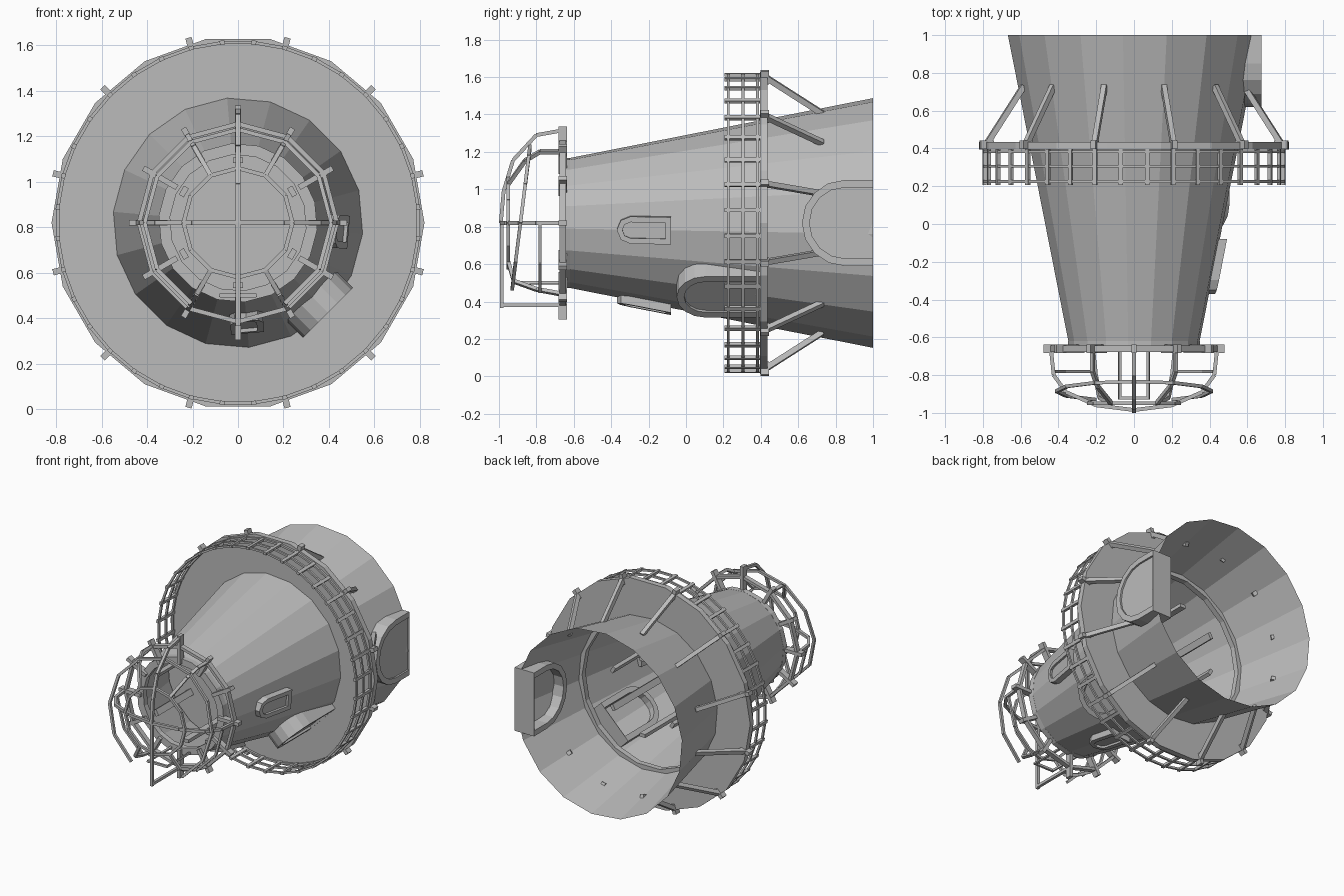
import bpy, bmesh
from math import sin, cos, radians, pi
from mathutils import Vector

cube = bpy.data.objects.get("Cube")
if cube:
    bpy.data.objects.remove(cube)

grey = bpy.data.materials.new("plain grey")
grey.use_nodes = True
grey.diffuse_color = (0.5, 0.5, 0.5, 1)
grey.node_tree.nodes["Principled BSDF"].inputs["Base Color"].default_value = (0.5, 0.5, 0.5, 1)

AXIS_Z = 0.82


def P(angle, r, y):
    """Point at an angle and radius around the main axis."""
    a = radians(angle)
    return Vector((r * cos(a), y, AXIS_Z + r * sin(a)))


def finish(name, bm):
    bmesh.ops.recalc_face_normals(bm, faces=bm.faces)
    mesh = bpy.data.meshes.new(name)
    bm.to_mesh(mesh)
    bm.free()
    mesh.materials.append(grey)
    obj = bpy.data.objects.new(name, mesh)
    bpy.context.collection.objects.link(obj)
    return obj


def bar(bm, a, b, w, h=None):
    """Rectangular bar between two points, turned to face the main axis."""
    h = h or w
    d = (b - a).normalized()
    mid = (a + b) / 2
    ref = Vector((mid.x, 0, mid.z - AXIS_Z))
    if ref.length < 0.01 or d.cross(ref.normalized()).length < 0.1:
        ref = Vector((0, 1, 0))
    side = d.cross(ref).normalized()
    up = side.cross(d)
    ends = [[bm.verts.new(p + side * w / 2 * s + up * h / 2 * t)
             for s, t in ((1, 1), (-1, 1), (-1, -1), (1, -1))] for p in (a, b)]
    bm.faces.new(ends[0])
    bm.faces.new(ends[1][::-1])
    for i in range(4):
        j = (i + 1) % 4
        bm.faces.new((ends[0][i], ends[0][j], ends[1][j], ends[1][i]))


def chain(bm, points, w, h=None):
    for a, b in zip(points, points[1:]):
        bar(bm, a, b, w, h)


def lathe(name, profile, sides, offset, closed=True):
    """Sweep a (radius, y) profile around the main axis."""
    bm = bmesh.new()
    rings = [[bm.verts.new(P(offset + 360 * i / sides, r, y)) for i in range(sides)]
             for r, y in profile]
    pairs = list(zip(rings, rings[1:] + rings[:1]))
    for a, b in pairs if closed else pairs[:-1]:
        for i in range(sides):
            j = (i + 1) % sides
            bm.faces.new((a[i], a[j], b[j], b[i]))
    return finish(name, bm)


def hatch(name, angle, y0, y1, half, r0, r1, band, panel, slope=0, steps=8, tail=0.004):
    """Arched frame with a recessed panel, pointing to the front."""
    def outline(inset, rear, r):
        h = half - inset
        flat = [(y0 + half - h * sin(pi * i / steps), h * cos(pi * i / steps))
                for i in range(steps + 1)]
        a = radians(angle)
        tangent = Vector((-sin(a), 0, cos(a)))
        return [P(angle, r + slope * (y - y1), y) + tangent * w
                for y, w in [(rear, h)] + flat + [(rear, -h)]]
    bm = bmesh.new()
    loops = [[bm.verts.new(p) for p in outline(*spec)] for spec in
             ((0, y1, r0), (0, y1, r1), (band, y1 - tail, r1), (band, y1 - tail, r0))]
    n = len(loops[0])
    for a, b in zip(loops, loops[1:] + loops[:1]):
        for i in range(n):
            j = (i + 1) % n
            bm.faces.new((a[i], a[j], b[j], b[i]))
    bm.faces.new([bm.verts.new(p) for p in outline(band, y1 - tail, panel)])
    finish(name, bm)


# Hollow tapering body with front lip and inner bulkhead
lathe("body", [(0.345, -0.64), (0.67, 1)], 18, 15, closed=False)
lathe("front_lip", [(0.30, -0.66), (0.35, -0.66), (0.35, -0.62), (0.30, -0.62)], 18, 15)
bm = bmesh.new()
bm.faces.new([bm.verts.new(P(15 + 20 * i, 0.425, -0.2)) for i in range(18)])
finish("bulkhead", bm)
bm = bmesh.new()
for k in range(6):
    bar(bm, P(30 + 60 * k, 0.275, -0.6), P(30 + 60 * k, 0.275, 0.5), 0.045, 0.025)
finish("inner_rails", bm)

# Ring platform
lathe("platform", [(0.53, 0.395), (0.82, 0.395), (0.82, 0.435), (0.53, 0.435)], 18, 0)

# Platform arms and slanted struts
bm = bmesh.new()
for k in range(12):
    a = 15 + 30 * k
    bar(bm, P(a, 0.77, 0.42), P(a, 0.842, 0.42), 0.028, 0.045)
    bar(bm, P(a, 0.8, 0.435), P(a, 0.605, 0.73), 0.028, 0.03)
finish("platform_struts", bm)

# Railing
bm = bmesh.new()
for y in (0.225, 0.305, 0.382):
    chain(bm, [P(5 + 10 * i, 0.795, y) for i in range(37)], 0.014, 0.014)
for i in range(36):
    bar(bm, P(5 + 10 * i, 0.795, 0.207), P(5 + 10 * i, 0.795, 0.4), 0.022, 0.018)
finish("railing", bm)

# Hatches
hatch("rear_door", 0, 0.62, 1, 0.23, 0.52, 0.675, 0.04, 0.662)
hatch("lower_hatch", -45, -0.05, 0.395, 0.155, 0.42, 0.56, 0.04, 0.545)
for label, angle in (("side", -5), ("belly", -85)):
    hatch(label + "_hatch", angle, -0.37, -0.08, 0.073, 0.42, 0.488, 0.03, 0.472,
          slope=0.195, steps=4, tail=0.03)

# Cage base: ring and brackets
bm = bmesh.new()
chain(bm, [P(30 * i, 0.435, -0.66) for i in range(13)], 0.035, 0.02)
for k in range(12):
    a = 30 * k
    bar(bm, P(a, 0.31, -0.66), P(a, 0.515 if a in (90, 270) else 0.48, -0.66), 0.025, 0.045)
finish("cage_base", bm)

# Cage ribs, curving to the nose
bm = bmesh.new()
TOP = [(0.495, -0.66), (0.47, -0.80), (0.335, -0.925), (0.17, -0.975), (0, -0.99)]
SIDE = [(0.44, -0.66), (0.425, -0.80), (0.36, -0.89), (0.2, -0.96), (0, -0.985)]
SLANT = [(0.44, -0.66), (0.44, -0.78), (0.385, -0.86), (0.24, -0.95)]
LOW = [(0.44, -0.66), (0.41, -0.80), (0.36, -0.92), (0.24, -0.95)]
ribs = {90: TOP, 0: SIDE, 180: SIDE, 60: SLANT, 120: SLANT, 240: LOW, 300: LOW}
for angle, path in ribs.items():
    chain(bm, [P(angle, r, y) for r, y in path], 0.02)
finish("cage_ribs", bm)

# Cage hoops: nose hoop, tilted hoop and lower side hoops
bm = bmesh.new()
chain(bm, [P(30 * i, 0.24, -0.95) for i in range(13)], 0.018)
tilted = [P(30 * i, 0.41, 0) for i in range(-2, 9)]
for p in tilted:
    p.y = -0.885 + 0.125 * (p.z - AXIS_Z)
chain(bm, tilted, 0.018)
for start in (180, 300):
    chain(bm, [P(start + 30 * i, 0.425, -0.78) for i in range(3)], 0.016)
finish("cage_hoops", bm)

# Cage entrance: nose post, lower beam, side rails and step
bm = bmesh.new()
bar(bm, P(90, 0, -0.985), P(270, 0.455, -0.985), 0.02)
bar(bm, P(270, 0.44, -0.99), P(270, 0.44, -0.66), 0.02)
for s in (-1, 1):
    x = 0.075 * s
    bar(bm, Vector((x, -0.93, 0.5)), Vector((x, -0.64, 0.5)), 0.014)
bar(bm, Vector((-0.08, -0.92, 0.5)), Vector((0.08, -0.92, 0.5)), 0.016)
finish("cage_entrance", bm)
